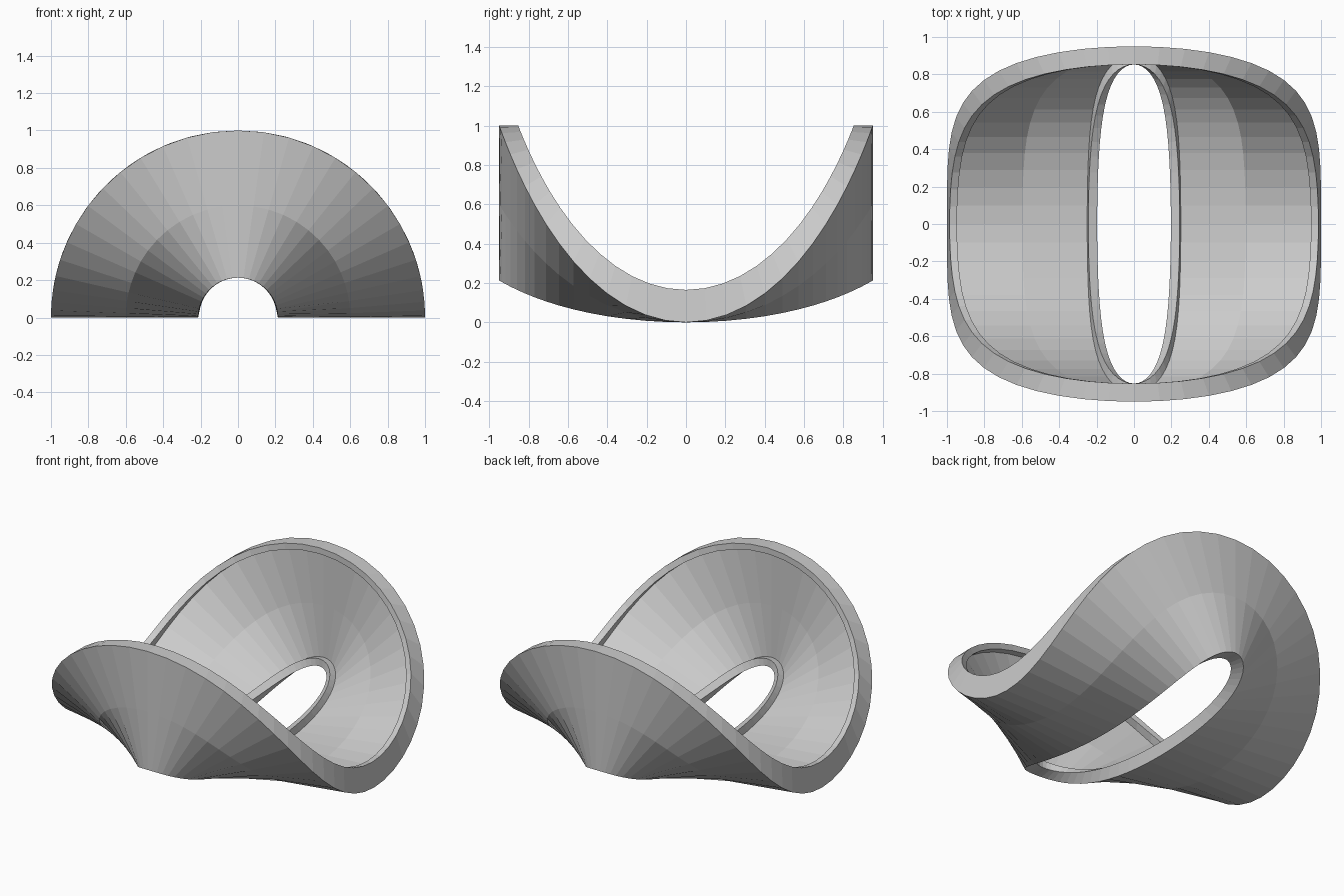
import bpy, bmesh
from math import sin, cos, pi, sqrt, copysign

if "Cube" in bpy.data.objects:
    bpy.data.objects.remove(bpy.data.objects["Cube"])

SEGMENTS = 64
FULLNESS = 0.03     # squares off the plan outline a little

# Closed wall section: (radius about the y axis, half depth in y, lift of lowest point)
SECTION = [
    (0.213, 0.95, 0.0), (0.60, 0.95, 0.0), (1.0, 0.95, 0.0),           # outer skin
    (1.0, 0.853, 0.165), (0.96, 0.853, 0.167),                         # outer rim and lip
    (0.96, 0.90, 0.083), (0.60, 0.90, 0.10), (0.254, 0.90, 0.17),      # recessed inner skin
    (0.262, 0.853, 0.36), (0.213, 0.853, 0.38),                        # inner lip and rim
]


def saddle_point(radius, depth, lift, t):
    """Point on a saddle loop that wraps half a cylinder."""
    height = lift + (1 - lift) * sin(t) ** 2
    across = copysign(sqrt(max(0.0, 1 - height * height)), cos(t))
    along = depth * (sin(t) + FULLNESS * (sin(t) + sin(3 * t)))
    return radius * across, along, radius * height


# Saddle-shaped band swept around its closed loop
bm = bmesh.new()
rings = [[bm.verts.new(saddle_point(*p, 2 * pi * i / SEGMENTS)) for p in SECTION]
         for i in range(SEGMENTS)]
n = len(SECTION)
for i in range(SEGMENTS):
    a, b = rings[i], rings[(i + 1) % SEGMENTS]
    for j in range(n):
        k = (j + 1) % n
        bm.faces.new((a[j], a[k], b[k], b[j]))
bmesh.ops.recalc_face_normals(bm, faces=bm.faces)
mesh = bpy.data.meshes.new("saddle_band")
bm.to_mesh(mesh)
bm.free()
band = bpy.data.objects.new("saddle_band", mesh)
bpy.context.collection.objects.link(band)
